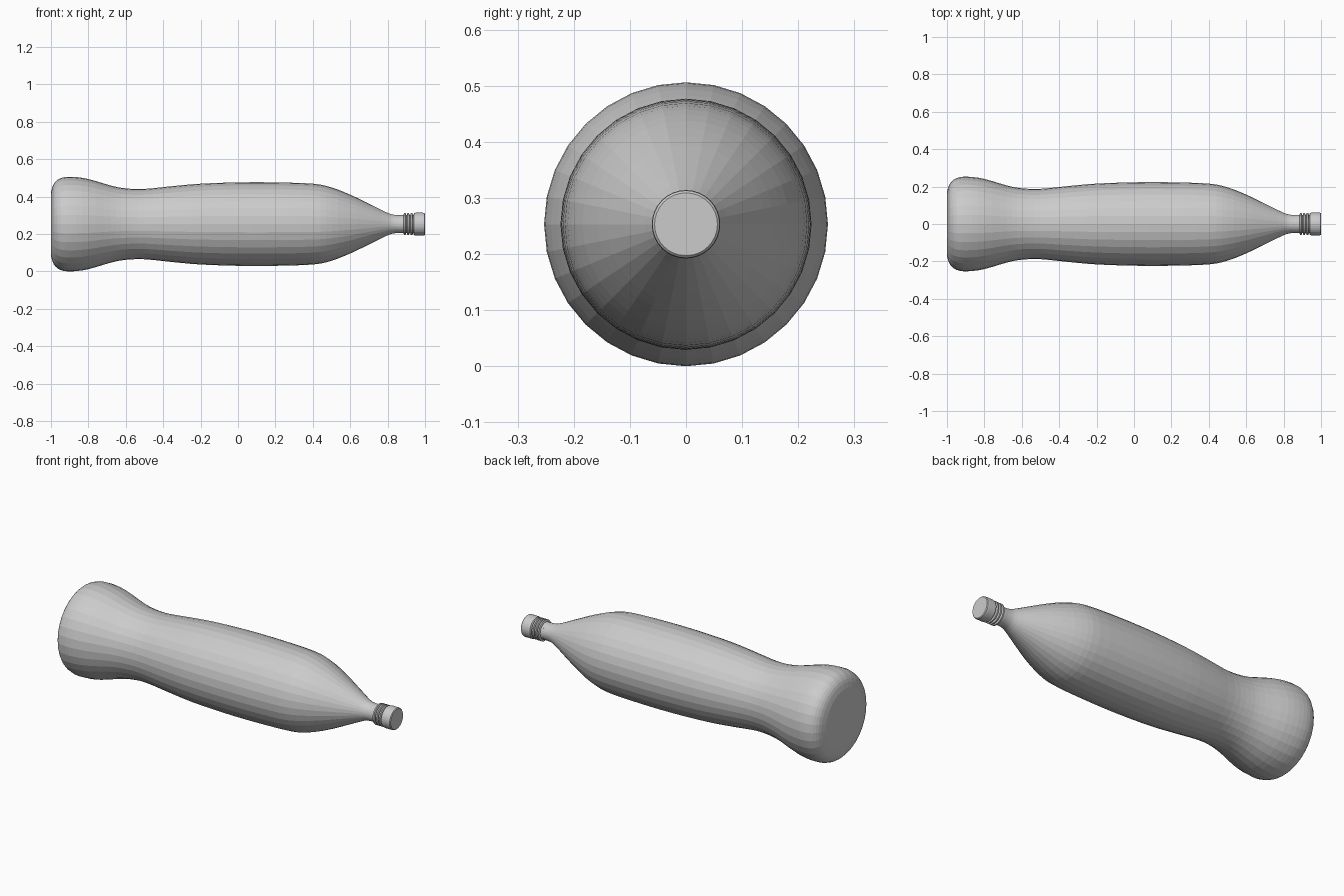
import bpy, bmesh, math
from mathutils import Matrix, Vector

cube = bpy.data.objects.get("Cube")
if cube:
    bpy.data.objects.remove(cube, do_unlink=True)

AXIS_Z = 0.253
SIDES = 32

grey = bpy.data.materials.new("plain grey")
grey.use_nodes = True
COLOR = (0.6, 0.6, 0.6, 1)
grey.diffuse_color = COLOR
grey.node_tree.nodes["Principled BSDF"].inputs["Base Color"].default_value = COLOR


def finish(name, bm):
    bmesh.ops.recalc_face_normals(bm, faces=bm.faces)
    mesh = bpy.data.meshes.new(name)
    bm.to_mesh(mesh)
    bm.free()
    mesh.materials.append(grey)
    obj = bpy.data.objects.new(name, mesh)
    obj.location.z = AXIS_Z
    bpy.context.collection.objects.link(obj)
    return obj


def lathe(name, profile):
    """Turn (x, radius) points around the x axis and close both ends."""
    bm = bmesh.new()
    rings = []
    for x, r in profile:
        angles = [math.tau * i / SIDES for i in range(SIDES)]
        rings.append([bm.verts.new((x, r * math.cos(a), r * math.sin(a))) for a in angles])
    for a, b in zip(rings, rings[1:]):
        for i in range(SIDES):
            j = (i + 1) % SIDES
            bm.faces.new((a[i], a[j], b[j], b[i]))
    bm.faces.new(rings[0])
    bm.faces.new(rings[-1])
    return finish(name, bm)


def smooth_curve(keys, steps):
    """Pass a rounded line through the key points."""
    pts = [Vector(k) for k in keys]
    pts = [pts[0]] + pts + [pts[-1]]
    out = []
    for a, b, c, d in zip(pts, pts[1:], pts[2:], pts[3:]):
        for s in range(steps):
            t = s / steps
            out.append(0.5 * (2 * b + (c - a) * t + (2 * a - 5 * b + 4 * c - d) * t ** 2
                              + (3 * b - a - 3 * c + d) * t ** 3))
    return out + [pts[-1]]


# Bottle body: flared base, waist, long barrel, tapered shoulder
lathe("bottle_body", smooth_curve([
    (-1, 0.17), (-0.985, 0.215), (-0.95, 0.245), (-0.89, 0.253), (-0.8, 0.241),
    (-0.68, 0.206), (-0.6, 0.191), (-0.5, 0.188), (-0.35, 0.203), (-0.2, 0.216),
    (0, 0.223), (0.2, 0.223), (0.4, 0.216), (0.5, 0.196), (0.6, 0.157),
    (0.7, 0.109), (0.8, 0.06), (0.84, 0.049), (0.88, 0.048)], 3))

# Neck under the cap
lathe("neck", [(0.87, 0.048), (0.95, 0.048)])

# Raised thread rings
for i, x in enumerate((0.892, 0.91, 0.928)):
    lathe(f"thread_ring_{i + 1}", [(x - 0.008, 0.047), (x - 0.004, 0.059),
                                   (x + 0.004, 0.059), (x + 0.008, 0.047)])

# Screw cap with a small bevel at each end
cap = lathe("cap", [(0.938, 0.052), (0.942, 0.059), (0.95, 0.061), (0.985, 0.061),
                    (0.996, 0.06), (1, 0.056)])
